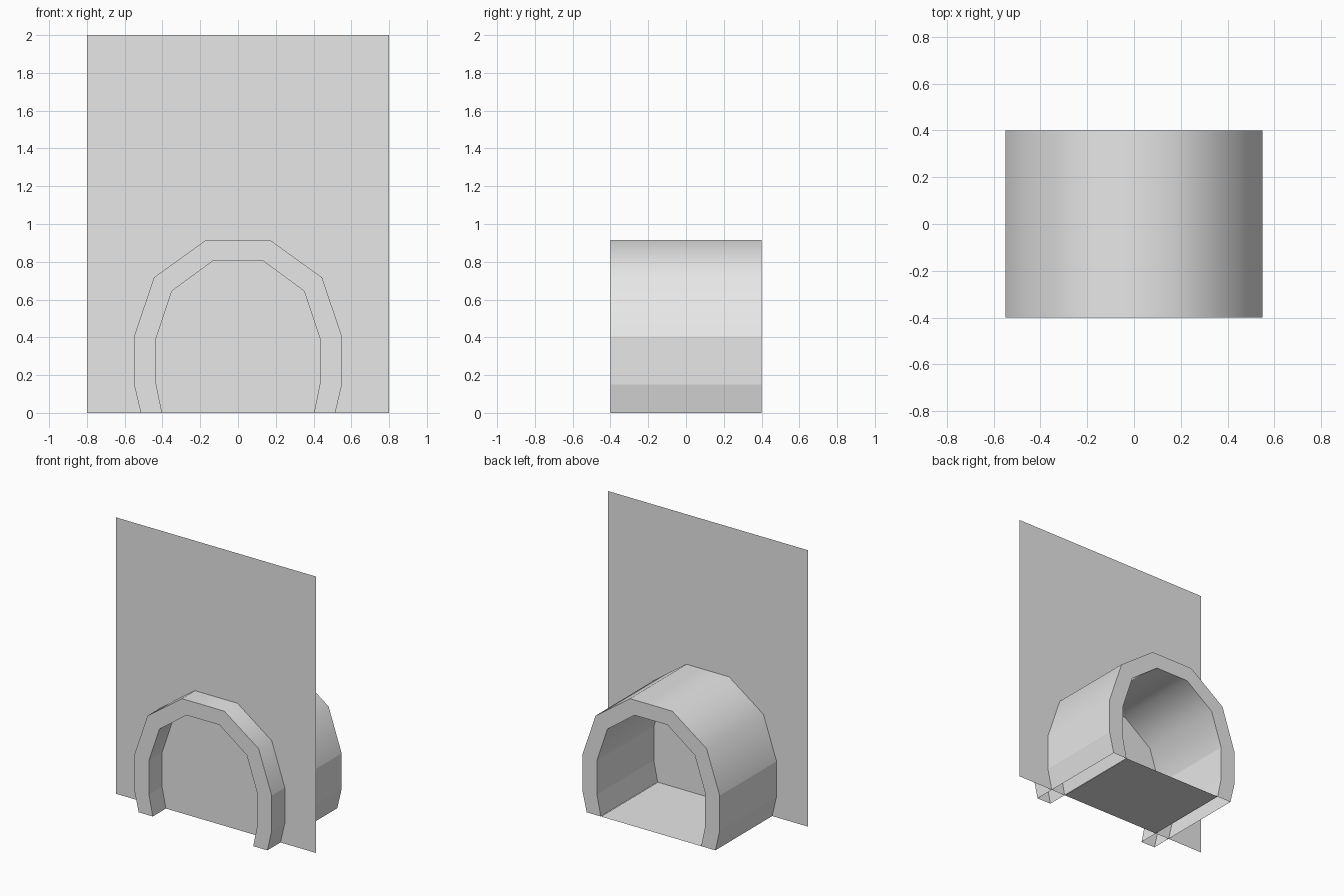
import bpy

cube = bpy.data.objects.get("Cube")
if cube:
    bpy.data.objects.remove(cube)

HALF_DEPTH = 0.4
WALL_Y = -0.25

grey = bpy.data.materials.new("plain grey")
grey.use_nodes = True
colour = (0.8, 0.8, 0.8, 1)
grey.diffuse_color = colour
grey.node_tree.nodes["Principled BSDF"].inputs["Base Color"].default_value = colour


def make_object(name, verts, faces):
    mesh = bpy.data.meshes.new(name)
    mesh.from_pydata(verts, [], faces)
    mesh.materials.append(grey)
    obj = bpy.data.objects.new(name, mesh)
    bpy.context.collection.objects.link(obj)
    return obj


def mirrored(half):
    """Complete a half profile, running from the +x foot to the -x foot."""
    return half + [(-x, z) for x, z in reversed(half)]


# Upright wall sheet
make_object("wall",
            [(-0.8, WALL_Y, 0), (0.8, WALL_Y, 0), (0.8, WALL_Y, 2), (-0.8, WALL_Y, 2)],
            [(0, 1, 2, 3)])

# Floor sheet inside the arch, behind the wall
make_object("floor",
            [(-0.4, WALL_Y, 0), (0.4, WALL_Y, 0), (0.4, HALF_DEPTH, 0), (-0.4, HALF_DEPTH, 0)],
            [(0, 1, 2, 3)])

# Hollow arch: outer and inner shells joined by end rings, open under the feet
outer = mirrored([(0.515, 0), (0.55, 0.15), (0.55, 0.405), (0.445, 0.717), (0.17, 0.915)])
inner = mirrored([(0.402, 0), (0.433, 0.15), (0.433, 0.395), (0.35, 0.645), (0.132, 0.805)])
n = len(outer)
verts = [(x, y, z) for profile in (outer, inner)
         for y in (-HALF_DEPTH, HALF_DEPTH) for x, z in profile]
outer_front, outer_back, inner_front, inner_back = 0, n, 2 * n, 3 * n
faces, curved = [], []
for i in range(n - 1):
    j = i + 1
    faces += [
        (outer_front + i, outer_back + i, outer_back + j, outer_front + j),
        (inner_front + j, inner_back + j, inner_back + i, inner_front + i),
        (outer_front + i, outer_front + j, inner_front + j, inner_front + i),
        (outer_back + j, outer_back + i, inner_back + i, inner_back + j),
    ]
    # Only the shells of the rounded top are smooth
    top = 2 <= i < n - 3
    curved += [top, top, False, False]
arch = make_object("arch", verts, faces)
for face, smooth in zip(arch.data.polygons, curved):
    face.use_smooth = smooth
